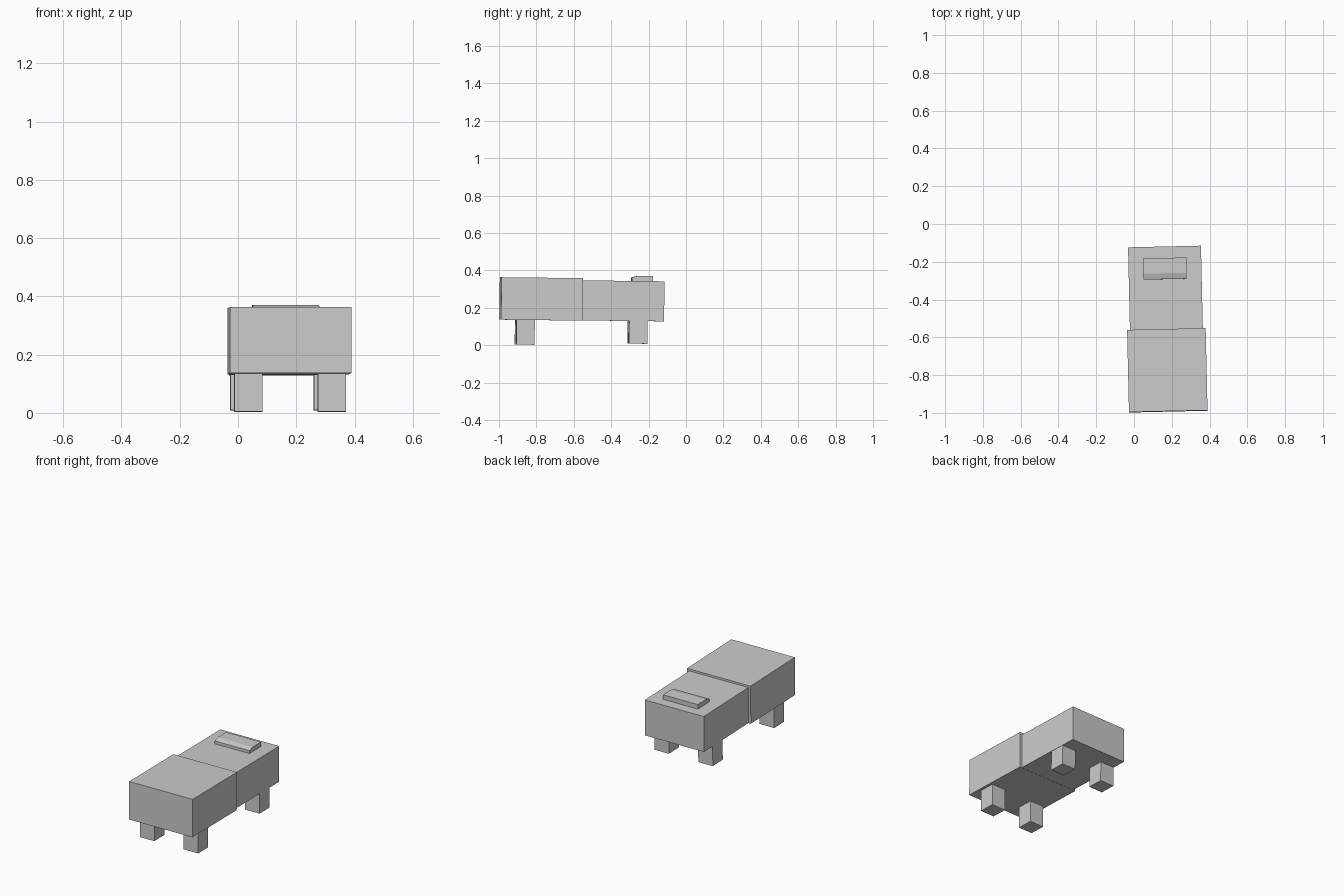
import bpy, math
from mathutils import Matrix

if "Cube" in bpy.data.objects:
    bpy.data.objects.remove(bpy.data.objects["Cube"])

# The whole bed is turned and tilted very slightly
PLACE = (Matrix.Translation((0.1715, -0.56, 0))
         @ Matrix.Rotation(math.radians(1.3), 4, 'Z')
         @ Matrix.Rotation(math.radians(-0.65), 4, 'X'))


def prism(name, x0, x1, profile):
    """Extrude a (y, z) profile along x."""
    n = len(profile)
    verts = [(x, y, z) for x in (x0, x1) for y, z in profile]
    faces = [tuple(reversed(range(n))), tuple(range(n, 2 * n))]
    faces += [(i, (i + 1) % n, (i + 1) % n + n, i + n) for i in range(n)]
    mesh = bpy.data.meshes.new(name)
    mesh.from_pydata(verts, [], faces)
    mesh.transform(PLACE)
    obj = bpy.data.objects.new(name, mesh)
    bpy.context.collection.objects.link(obj)
    return obj


def box(name, xc, w, y0, y1, z0, z1):
    return prism(name, xc - w / 2, xc + w / 2,
                 [(y0, z0), (y1, z0), (y1, z1), (y0, z1)])


# Mattress and the blanket wrapped over its front half
box("mattress", 0, 0.386, -0.432, 0.437, 0.133, 0.347)
box("blanket", 0, 0.416, -0.435, 0.0, 0.132, 0.359)

# Pillow with a sloping front edge
prism("pillow", -0.114, 0.114,
      [(0.264, 0.34), (0.376, 0.34), (0.376, 0.374), (0.295, 0.374), (0.264, 0.364)])

# Four square legs
for end, yc, bottom in (("front", -0.303, 0.0), ("back", 0.30, 0.012)):
    for side, s in (("left", -1), ("right", 1)):
        box(f"{end}_{side}_leg", s * 0.1435, 0.095, yc - 0.049, yc + 0.049, bottom, 0.14)
